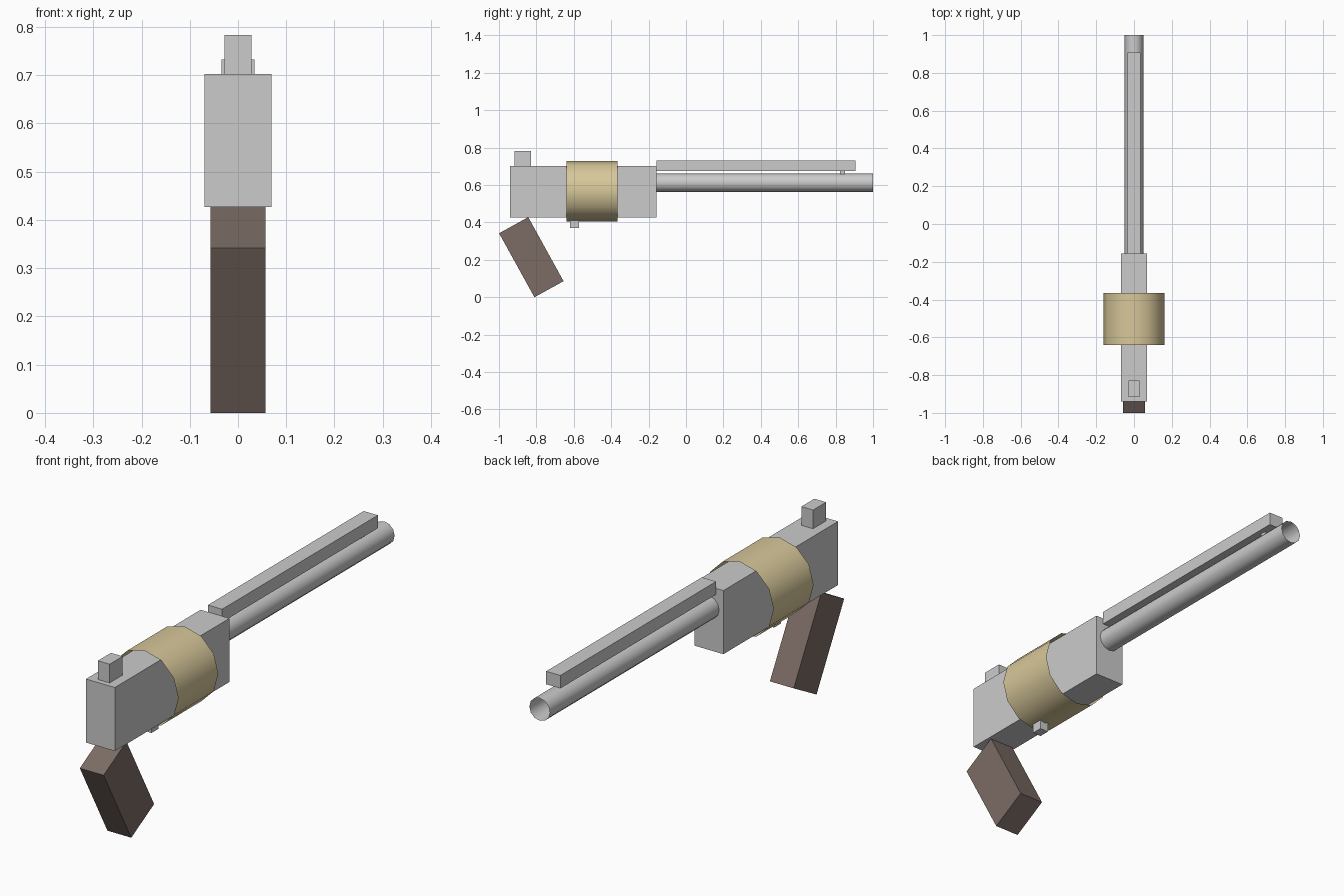
import bpy
from math import radians, pi

if "Cube" in bpy.data.objects:
    bpy.data.objects.remove(bpy.data.objects["Cube"])


def colour(name, rgb):
    m = bpy.data.materials.new(name)
    m.diffuse_color = (*rgb, 1)
    m.use_nodes = True
    m.node_tree.nodes["Principled BSDF"].inputs["Base Color"].default_value = m.diffuse_color
    return m


def box(name, half_x, y, z, mat=None):
    """Box centred on x = 0 spanning the y and z ranges."""
    bpy.ops.mesh.primitive_cube_add(size=1, location=(0, sum(y) / 2, sum(z) / 2))
    o = bpy.context.object
    o.name = name
    o.scale = (2 * half_x, y[1] - y[0], z[1] - z[0])
    bpy.ops.object.transform_apply(location=False, rotation=False, scale=True)
    if mat:
        o.data.materials.append(mat)
    return o


def tube(name, radius, y, z, mat=None):
    """Open-ended 12-sided smooth tube along y."""
    bpy.ops.mesh.primitive_cylinder_add(
        vertices=12, radius=radius, depth=y[1] - y[0], end_fill_type='NOTHING',
        location=(0, sum(y) / 2, z), rotation=(pi / 2, 0, 0))
    o = bpy.context.object
    o.name = name
    bpy.ops.object.shade_smooth()
    if mat:
        o.data.materials.append(mat)
    return o


brass = colour("brass", (0.68, 0.57, 0.32))
wood = colour("wood", (0.20, 0.15, 0.13))

# Body with the hammer on top
box("frame", 0.069, (-0.94, -0.157), (0.427, 0.702))
box("hammer", 0.028, (-0.917, -0.828), (0.70, 0.783))

# Revolving chamber and trigger below it
tube("chamber_drum", 0.162, (-0.64, -0.366), 0.567, brass)
box("trigger", 0.02, (-0.62, -0.573), (0.37, 0.43))

# Open barrel, top rib and the small post joining them
tube("barrel", 0.049, (-0.157, 1.0), 0.612)
box("top_rib", 0.034, (-0.157, 0.907), (0.676, 0.732))
box("rib_post", 0.012, (0.823, 0.85), (0.65, 0.68))

# Slanted grip
grip = box("grip", 0.057, (-0.916, -0.738), (0.0185, 0.4095), wood)
grip.rotation_euler.x = radians(28.9)
